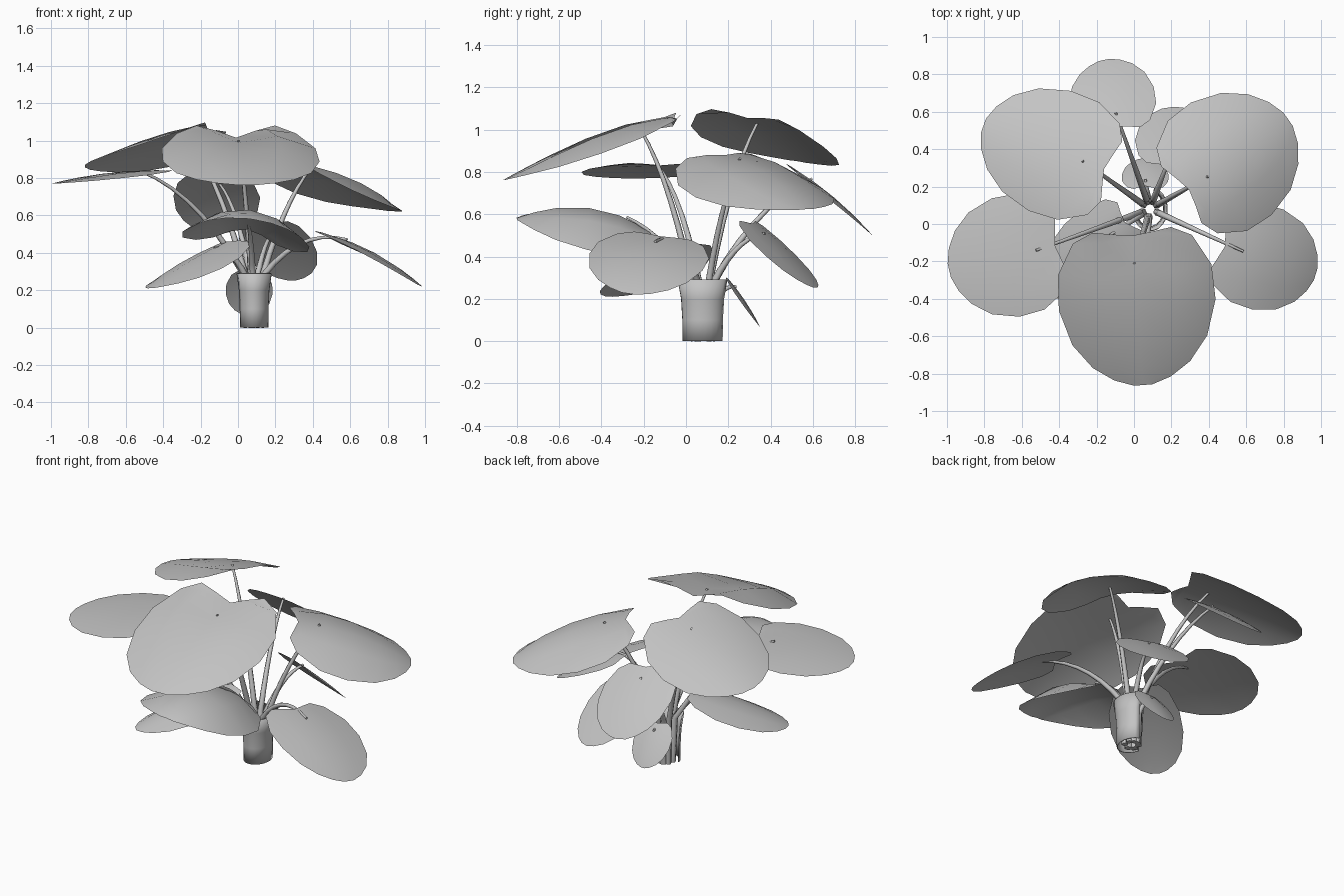
import bpy
import math
from mathutils import Vector

cube = bpy.data.objects.get("Cube")
if cube:
    bpy.data.objects.remove(cube, do_unlink=True)

# Single grey material
grey = bpy.data.materials.new("plant_grey")
grey.use_nodes = True
COLOR = (0.55, 0.55, 0.55, 1)
grey.diffuse_color = COLOR
grey.node_tree.nodes["Principled BSDF"].inputs["Base Color"].default_value = COLOR

CORE = Vector((0.085, 0.08, 0))
SHEATH_TOP = 0.28

# Blade stations: position along the midrib, half width
STATIONS = [(-1, .5), (-.86, .76), (-.45, .98), (0, 1), (.45, .86),
            (.75, .62), (.92, .36), (1, .12)]
ACROSS = [-1, -.5, 0, .5, 1]


def add_mesh(name, verts, faces):
    mesh = bpy.data.meshes.new(name)
    mesh.from_pydata(verts, [], faces)
    mesh.materials.append(grey)
    mesh.shade_smooth()
    obj = bpy.data.objects.new(name, mesh)
    bpy.context.collection.objects.link(obj)
    return obj


def grid_faces(rows, cols):
    return [(r * cols + c, r * cols + c + 1, (r + 1) * cols + c + 1, (r + 1) * cols + c)
            for r in range(rows - 1) for c in range(cols - 1)]


def leaf(name, centre, tip, width, roll, droop, bend, crease):
    """Round blade, creased and notched at the base; returns the stalk joint."""
    c, t = Vector(centre), Vector(tip)
    side = Vector((-t.y, t.x, 0)).normalized() * width
    side.z = roll
    normal = t.cross(side).normalized()

    def point(u, v):
        sink = crease * max(0, 1 - 2 * abs(v)) * (1 - u) / 2
        return c + t * u + side * v - normal * (droop * v * v + bend * u * u + sink)

    verts = []
    for i, (u, w) in enumerate(STATIONS):
        for a in ACROSS:
            notch = 0.12 * (1 - abs(a)) if i == 0 else 0
            verts.append(point(u + notch, a * w))
    add_mesh(name, verts, grid_faces(len(STATIONS), len(ACROSS)))
    return point(-.55, 0) + normal * 0.006


def stalk(name, end, arch):
    """Tapered stem rising through the sheath and arching to the leaf."""
    out = (end - CORE).to_2d().normalized().to_3d()
    foot = CORE + out * 0.04
    neck = CORE + out * 0.055
    neck.z = min(SHEATH_TOP, end.z * 0.75)
    ctrl = neck.lerp(end, 0.45)
    ctrl.z = neck.z + (end.z - neck.z) * 0.65 + arch
    path = [foot]
    steps = 7
    for i in range(steps + 1):
        k = i / steps
        path.append(neck * (1 - k) ** 2 + ctrl * 2 * k * (1 - k) + end * k * k)
    curve = bpy.data.curves.new(name, "CURVE")
    curve.dimensions = "3D"
    curve.bevel_depth = 0.019
    curve.bevel_resolution = 1
    curve.use_fill_caps = True
    spline = curve.splines.new("POLY")
    spline.points.add(len(path) - 1)
    for i, p in enumerate(path):
        spline.points[i].co = (*p, 1)
        spline.points[i].radius = 1 - 0.55 * i / steps
    curve.materials.append(grey)
    obj = bpy.data.objects.new(name, curve)
    bpy.context.collection.objects.link(obj)


# Leaves: centre, half-length vector to tip, half width, roll, droop, bend, crease, stalk arch
LEAVES = {
    "front_upper": ((.02, -.47, .98), (.03, -.41, -.17), .42, 0, .1, .05, .09, .03),
    "back_right_upper": ((-.47, .41, .99), (-.34, .12, -.12), .34, .05, .08, .02, .03, .03),
    "back_left_upper": ((.56, .37, .81), (.28, .2, -.14), .37, .02, .12, .05, .02, .03),
    "left_side": ((.73, -.19, .4), (.26, -.08, -.14), .28, -.04, .03, .04, 0, .13),
    "right_side": ((-.69, -.18, .83), (-.3, -.07, -.04), .325, 0, .03, .02, .02, .08),
    "back_mid": ((-.12, .7, .68), (-.04, .19, -.16), .23, .04, .02, .02, 0, .06),
    "back_left_low": ((.23, .46, .42), (.06, .16, -.16), .21, 0, .02, .01, 0, .06),
    "front_right_low": ((-.25, -.17, .36), (-.22, -.2, -.13), .21, .01, .06, .02, 0, .05),
    "front_low": ((.06, -.46, .63), (.01, -.33, .04), .34, -.04, .16, .09, 0, .03),
    "back_small": ((.06, .28, .19), (0, .08, -.12), .125, 0, .02, .01, 0, .03),
}
for key, (*blade, arch) in LEAVES.items():
    joint = leaf(key + "_leaf", *blade)
    stalk(key + "_stalk", joint, arch)

# Flared oval sheath around the stems, open toward the back right
LEVELS = [(0, .097), (.1, .098), (.2, .104), (.29, .12)]
SEGMENTS = 14
shell = []
for z, radius in LEVELS:
    for i in range(SEGMENTS + 1):
        a = math.radians(195 + 240 * i / SEGMENTS)
        shell.append(CORE + Vector((0.8 * radius * math.cos(a), radius * math.sin(a), z)))
sheath = add_mesh("stem_sheath", shell, grid_faces(len(LEVELS), SEGMENTS + 1))
thick = sheath.modifiers.new("thickness", "SOLIDIFY")
thick.thickness = 0.006
